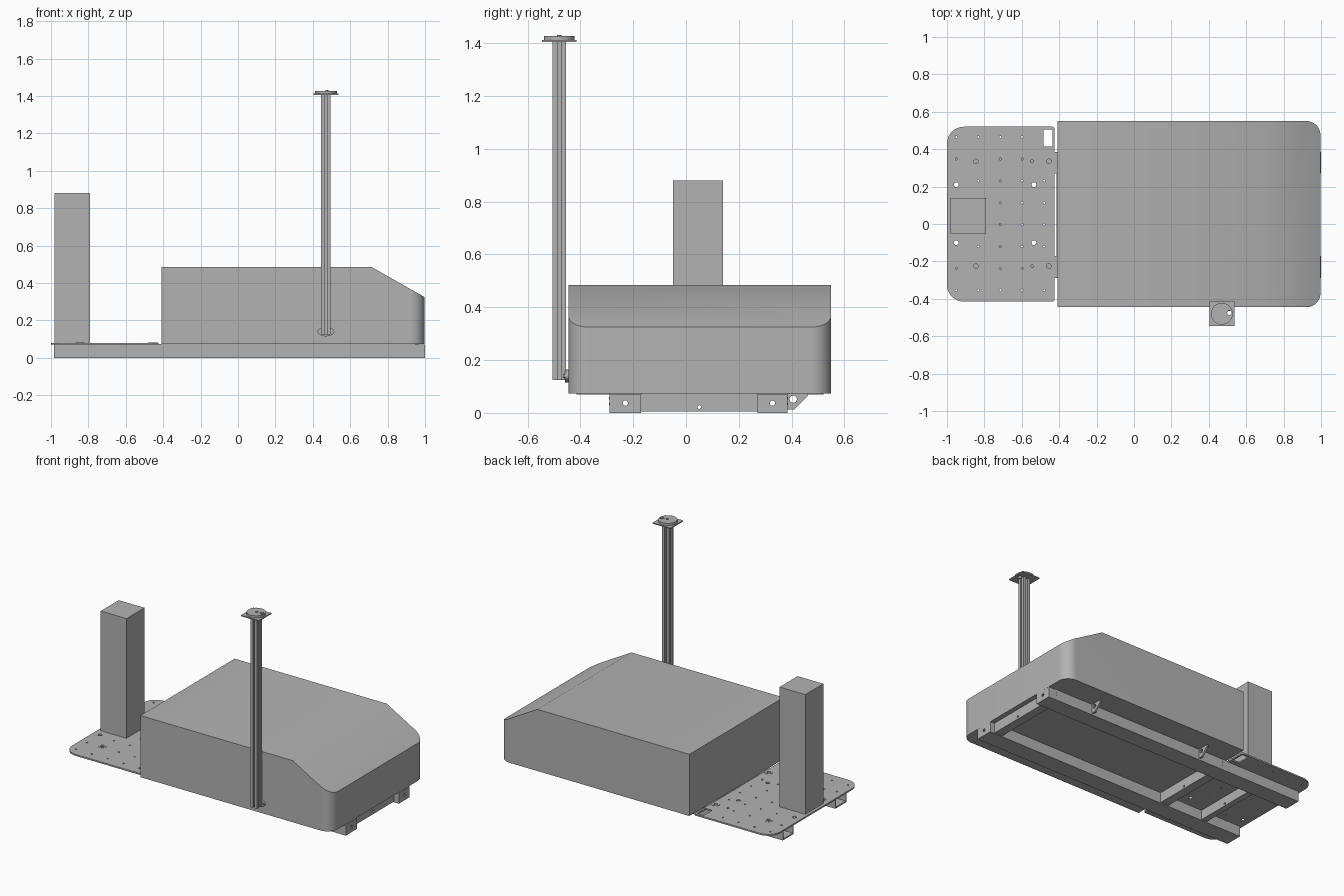
import bpy, bmesh
from math import pi, cos, sin, hypot
from mathutils import Matrix, Vector

if "Cube" in bpy.data.objects:
    bpy.data.objects.remove(bpy.data.objects["Cube"])

GREY = (0.45, 0.45, 0.45, 1)
grey = bpy.data.materials.new("plain_grey")
grey.use_nodes = True
grey.diffuse_color = GREY
grey.node_tree.nodes["Principled BSDF"].inputs["Base Color"].default_value = GREY

# Orientation of a flat outline: columns are the outline's u, v and thickness directions
AXES = {
    "x": Matrix(((0, 0, 1), (1, 0, 0), (0, 1, 0))),
    "y": Matrix(((1, 0, 0), (0, 0, -1), (0, 1, 0))),
    "z": Matrix.Identity(3),
}


def add_object(name, mesh):
    obj = bpy.data.objects.new(name, mesh)
    bpy.context.collection.objects.link(obj)
    mesh.materials.clear()
    mesh.materials.append(grey)
    bpy.ops.object.select_all(action="DESELECT")
    obj.select_set(True)
    bpy.context.view_layer.objects.active = obj
    bpy.ops.object.shade_smooth_by_angle(angle=pi / 6)
    return obj


def circle(u, v, r, n=16, rv=None):
    rv = rv or r
    return [(u + r * cos(2 * pi * i / n), v + rv * sin(2 * pi * i / n)) for i in range(n)]


def rect(u0, u1, v0, v1, r_low=0, r_high=0, n=8):
    """Rectangle whose corners are rounded by r_low at u0 and r_high at u1."""
    pts = []
    corners = ((u1, v1, -1, -1, r_high), (u0, v1, 1, -1, r_low),
               (u0, v0, 1, 1, r_low), (u1, v0, -1, 1, r_high))
    for k, (u, v, su, sv, r) in enumerate(corners):
        for i in range(n + 1 if r else 1):
            a = (k + i / n) * pi / 2
            pts.append((u + su * r + r * cos(a), v + sv * r + r * sin(a)))
    return pts


def flat_part(name, outlines, axis, low, high):
    """Extrude an outline, with any holes, between two positions on an axis."""
    curve = bpy.data.curves.new(name, "CURVE")
    curve.dimensions = "2D"
    curve.fill_mode = "BOTH"
    curve.extrude = (high - low) / 2
    for pts in outlines:
        spline = curve.splines.new("POLY")
        spline.points.add(len(pts) - 1)
        for p, (u, v) in zip(spline.points, pts):
            p.co = (u, v, 0, 1)
        spline.use_cyclic_u = True
    helper = bpy.data.objects.new(name + "_outline", curve)
    bpy.context.collection.objects.link(helper)
    bpy.context.view_layer.update()
    graph = bpy.context.evaluated_depsgraph_get()
    mesh = bpy.data.meshes.new_from_object(helper.evaluated_get(graph))
    bpy.data.objects.remove(helper)
    shift = Vector([(low + high) / 2 if a == axis else 0 for a in "xyz"])
    mesh.transform(Matrix.Translation(shift) @ AXES[axis].to_4x4())
    bm = bmesh.new()
    bm.from_mesh(mesh)
    bmesh.ops.remove_doubles(bm, verts=bm.verts, dist=1e-5)
    bmesh.ops.recalc_face_normals(bm, faces=bm.faces)
    bm.to_mesh(mesh)
    bm.free()
    mesh.name = name
    return add_object(name, mesh)


def box(name, x0, x1, y0, y1, z0, z1):
    return flat_part(name, [rect(x0, x1, y0, y1)], "z", z0, z1)


# Body cover: rounded block cut by the sloping nose
bm = bmesh.new()
base = bm.faces.new([bm.verts.new((x, y, 0.073))
                     for x, y in rect(-0.41, 0.997, -0.445, 0.55, 0, 0.075, 12)])
top = bmesh.ops.extrude_face_region(bm, geom=[base])["geom"]
bmesh.ops.translate(bm, vec=(0, 0, 0.412),
                    verts=[g for g in top if isinstance(g, bmesh.types.BMVert)])
cut = bmesh.ops.bisect_plane(bm, geom=bm.verts[:] + bm.edges[:] + bm.faces[:],
                             plane_co=(0.715, 0, 0.485), plane_no=(0.16, 0, 0.282),
                             clear_outer=True)
bmesh.ops.holes_fill(bm, edges=[e for e in bm.edges if e.is_boundary])
bmesh.ops.recalc_face_normals(bm, faces=bm.faces)
mesh = bpy.data.meshes.new("body_cover")
bm.to_mesh(mesh)
bm.free()
add_object("body_cover", mesh)

# Perforated deck plate
ring_spots = [(x, y) for x in (-0.845, -0.455) for y in (0.335, -0.225)]
large_spots = [(x, y) for x in (-0.95, -0.535) for y in (0.21, -0.1)]
slot = rect(-0.485, -0.437, 0.415, 0.505)
holes = [slot]
holes += [circle(x, y, 0.012) for x, y in ring_spots]
holes += [circle(x, y, 0.013) for x, y in large_spots]
holes += [circle(-0.545, y, 0.008, 8) for y in (0.335, -0.225)]
for i in range(5):
    for j in range(8):
        x, y = -0.95 + i * 0.1175, 0.465 - j * 0.117
        clear = all(hypot(x - a, y - b) > 0.04 for a, b in ring_spots + large_spots)
        under_column = i == 0 and -0.05 < y < 0.14
        if clear and not under_column and not (i == 4 and j == 0):
            holes.append(circle(x, y, 0.006, 8))
flat_part("deck_plate", [rect(-1, -0.425, -0.415, 0.52, 0.09, 0.012)] + holes,
          "z", 0.07, 0.08)
for k, (x, y) in enumerate(ring_spots):
    flat_part(f"deck_ring_{k}", [circle(x, y, 0.025, 24), circle(x, y, 0.012)],
              "z", 0.08, 0.082)

# Upright column on the deck
box("deck_column", -0.98, -0.79, -0.05, 0.14, 0.08, 0.88)

# Hollow chassis rails with drilled end caps
for side, y0, y1 in (("right", -0.29, -0.17), ("left", 0.27, 0.385)):
    mid = (y0 + y1) / 2
    flat_part(f"{side}_rail",
              [rect(y0, y1, 0, 0.07), rect(y0 + 0.009, y1 - 0.009, 0.009, 0.061)],
              "x", -0.985, 0.994)
    flat_part(f"{side}_rail_cap", [rect(y0, y1, 0, 0.07), circle(mid, 0.037, 0.01)],
              "x", 0.994, 1.0)
    # Bolt heads where the cross bars join
    outer = y0 if side == "right" else y1
    for x in (-0.385, 0.935):
        for z in (0.035, 0.055):
            flat_part(f"{side}_rail_bolt", [circle(x, z, 0.005, 8)], "y",
                      outer - 0.002, outer + 0.002)
    # Rail top strip filling the gap below the cover
    box(f"{side}_rail_spacer", -0.43, 0.95, y0, y1, 0.07, 0.074)

# Cross bars between the rails
for name, x, half in (("nose", 0.935, 0.03), ("middle", -0.385, 0.03), ("deck", -0.7, 0.02)):
    flat_part(f"{name}_cross_bar",
              [rect(-0.17, 0.27, 0.005, 0.073 if name != "deck" else 0.07),
               circle(0.05, 0.022, 0.007)],
              "x", x - half, x + half)

# Triangular side tabs with a hole
for k, x in enumerate((0.65, -0.2)):
    flat_part(f"side_tab_{k}",
              [[(0.385, 0.012), (0.41, 0.012), (0.46, 0.062), (0.46, 0.074), (0.385, 0.074)],
               circle(0.406, 0.052, 0.014)],
              "x", x - 0.006, x + 0.006)

# Slotted mast: one quarter of the section turned four times
PX, PY = 0.47, -0.48
quarter = [(0.025, 0.025), (0.006, 0.025), (0.006, 0.019), (0.013, 0.019), (0.007, 0.01),
           (-0.007, 0.01), (-0.013, 0.019), (-0.006, 0.019), (-0.006, 0.025)]
section = []
for k in range(4):
    c, s = round(cos(k * pi / 2)), round(sin(k * pi / 2))
    section += [(PX + c * u - s * v, PY + s * u + c * v) for u, v in quarter]
flat_part("mast", [section], "z", 0.125, 1.405)

# Oval mast mount on the cover side, with two bolts
flat_part("mast_mount", [circle(PX, 0.14, 0.045, 32, 0.025)], "y", -0.458, -0.444)
for dx in (-0.035, 0.035):
    flat_part("mast_mount_bolt", [circle(PX + dx, 0.14, 0.007, 12)], "y", -0.464, -0.458)

# Square plate and round puck at the mast top
puck_hole = circle(PX + 0.04, PY + 0.005, 0.012)
flat_part("mast_top_plate", [rect(PX - 0.066, PX + 0.066, PY - 0.066, PY + 0.066), puck_hole],
          "z", 1.405, 1.412)
flat_part("mast_top_puck", [circle(PX, PY, 0.058, 40), puck_hole], "z", 1.412, 1.427)
flat_part("mast_top_bolt", [circle(PX + 0.005, PY, 0.008, 12)], "z", 1.427, 1.431)
